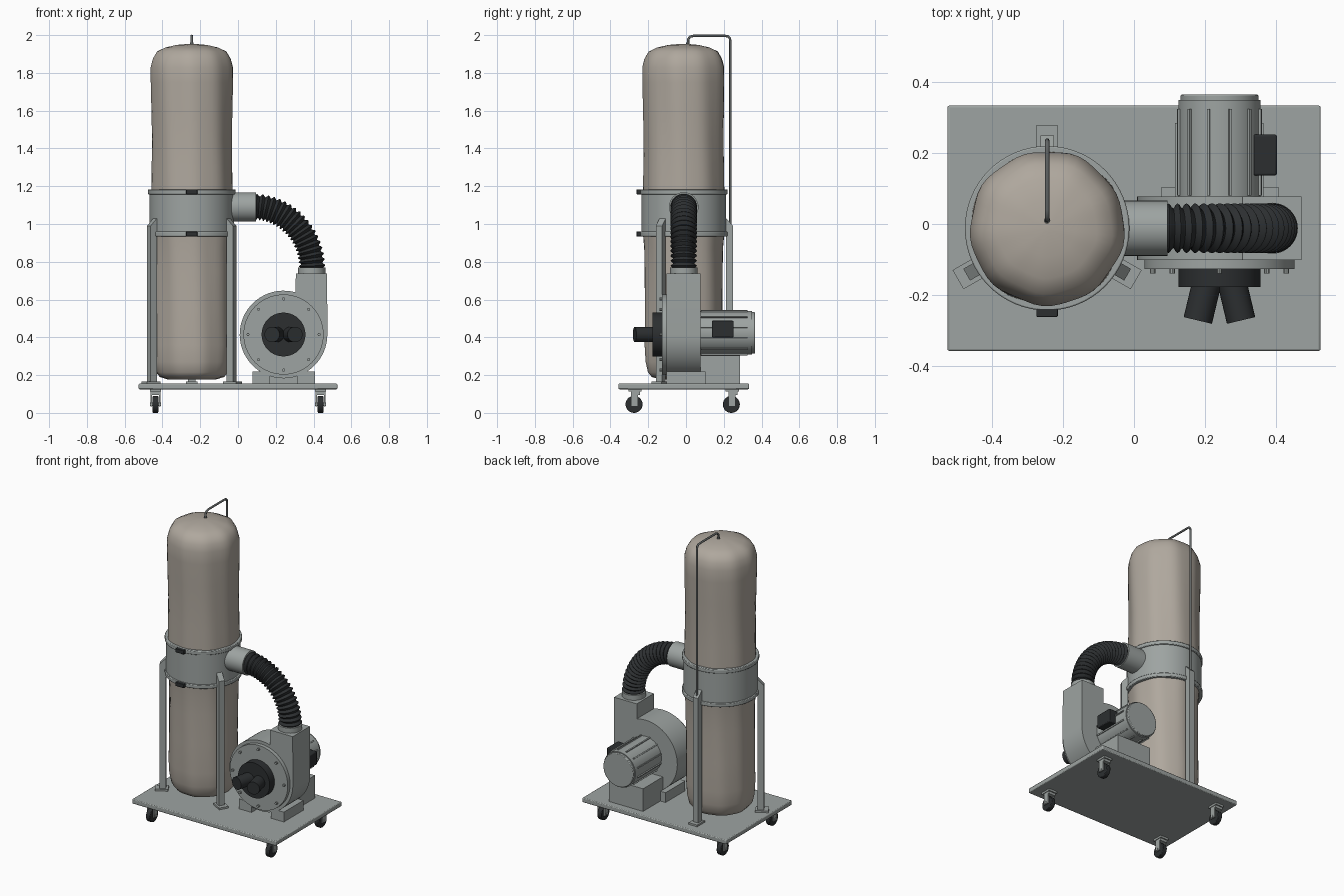
import bpy, bmesh
from math import pi, sin, cos, radians
from mathutils import Vector, Matrix

if "Cube" in bpy.data.objects:
    bpy.data.objects.remove(bpy.data.objects["Cube"])

def material(name, c):
    m = bpy.data.materials.new(name)
    m.diffuse_color = (*c, 1)
    m.use_nodes = True
    m.node_tree.nodes["Principled BSDF"].inputs["Base Color"].default_value = m.diffuse_color
    return m

METAL = material("grey_metal", (0.34, 0.37, 0.36))
CLOTH = material("bag_cloth", (0.43, 0.39, 0.34))
BLACK = material("black_rubber", (0.025, 0.028, 0.03))
DARK = material("dark_steel", (0.12, 0.13, 0.13))
CX, CY = -0.245, -0.012       # bag axis
FX, FZ = 0.241, 0.415         # fan axis

def finish(name, bm, mat, bevel=0, angle=35):
    bmesh.ops.recalc_face_normals(bm, faces=bm.faces)
    me = bpy.data.meshes.new(name)
    bm.to_mesh(me)
    bm.free()
    ob = bpy.data.objects.new(name, me)
    bpy.context.collection.objects.link(ob)
    me.materials.append(mat)
    if bevel:
        b = ob.modifiers.new("bevel", 'BEVEL')
        b.width, b.segments = bevel, 2
    bpy.ops.object.select_all(action='DESELECT')
    ob.select_set(True)
    bpy.context.view_layer.objects.active = ob
    bpy.ops.object.shade_smooth_by_angle(angle=radians(angle))
    return ob

def add_box(bm, lo, hi, mat=Matrix()):
    lo, hi = Vector(lo), Vector(hi)
    m = mat @ Matrix.Translation((lo + hi) / 2) @ Matrix.Diagonal((*(hi - lo), 1))
    return bmesh.ops.create_cube(bm, size=1, matrix=m)['verts']

def box(name, lo, hi, mat=METAL, bevel=0):
    bm = bmesh.new()
    add_box(bm, lo, hi)
    return finish(name, bm, mat, bevel)

def add_cyl(bm, p, q, r, n=40):
    p, q = Vector(p), Vector(q)
    m = Matrix.Translation((p + q) / 2) @ (q - p).to_track_quat('Z', 'Y').to_matrix().to_4x4()
    bmesh.ops.create_cone(bm, cap_ends=True, segments=n, radius1=r, radius2=r,
                          depth=(q - p).length, matrix=m)

def cyl(name, p, q, r, mat=METAL, n=40, bevel=0):
    bm = bmesh.new()
    add_cyl(bm, p, q, r, n)
    return finish(name, bm, mat, bevel)

def loft(name, rings, mat, angle=35):
    bm = bmesh.new()
    vs = [[bm.verts.new(p) for p in ring] for ring in rings]
    n = len(vs[0])
    for a, b in zip(vs, vs[1:]):
        for i in range(n):
            bm.faces.new((a[i], a[(i + 1) % n], b[(i + 1) % n], b[i]))
    bm.faces.new(vs[0])
    bm.faces.new(vs[-1])
    return finish(name, bm, mat, angle=angle)

def sweep(name, pts, radii, normal, mat, n, angle=60):
    pts, normal, rings = [Vector(p) for p in pts], Vector(normal), []
    for i, p in enumerate(pts):
        t = (pts[min(i + 1, len(pts) - 1)] - pts[max(i - 1, 0)]).normalized()
        side = t.cross(normal)
        rings.append([p + radii[i] * (cos(2 * pi * k / n) * side + sin(2 * pi * k / n) * normal)
                      for k in range(n)])
    return loft(name, rings, mat, angle)

def bag(name, profile, lobe):
    rings, n = [], 54
    for r, z in profile:
        ring = []
        for k in range(n):
            a = 2 * pi * k / n
            w = 1 + lobe * (sin(9 * a + 2 * z) + 0.6 * sin(5 * a + 4 * z + 1))
            ring.append((CX + r * w * cos(a), CY + r * w * sin(a), z))
        rings.append(ring)
    return loft(name, rings, CLOTH, 60)

# base plate and casters
box("base_plate", (-0.526, -0.358, 0.125), (0.526, 0.334, 0.155), bevel=0.005)
for sx in (-1, 1):
    for y, label in ((-0.275, "front"), (0.24, "back")):
        side, x = ("left" if sx < 0 else "right"), sx * 0.437
        cyl(f"{label}_{side}_wheel", (x - 0.015, y, 0.045), (x + 0.015, y, 0.045), 0.045, BLACK, 28, 0.004)
        bm = bmesh.new()
        add_box(bm, (x - 0.03, y - 0.03, 0.112), (x + 0.03, y + 0.04, 0.126))
        add_box(bm, (x - 0.026, y - 0.015, 0.096), (x + 0.026, y + 0.032, 0.113))
        for s in (-1, 1):
            fx = x + s * 0.022
            add_box(bm, (fx - 0.004, y - 0.015, 0.035), (fx + 0.004, y + 0.022, 0.1))
        add_cyl(bm, (x - 0.029, y, 0.045), (x + 0.029, y, 0.045), 0.009, 12)
        finish(f"{label}_{side}_caster_fork", bm, METAL)

# filter bag and collection bag
bag("upper_filter_bag", [(0.215, 1.17), (0.213, 1.3), (0.211, 1.45), (0.214, 1.6), (0.217, 1.75), (0.217, 1.83),
    (0.205, 1.875), (0.183, 1.913), (0.14, 1.934), (0.08, 1.948), (0.01, 1.954)], 0.012)
bag("lower_collection_bag", [(0.01, 0.176), (0.13, 0.178), (0.17, 0.19), (0.19, 0.215), (0.202, 0.27),
    (0.207, 0.36), (0.204, 0.55), (0.206, 0.75), (0.208, 0.87), (0.215, 0.95)], 0.012)

# drum between the bags, with rims, clips and inlet collar
cyl("drum", (CX, CY, 0.945), (CX, CY, 1.175), 0.224, n=64)
for label, z in (("lower", 0.947), ("upper", 1.17)):
    cyl(f"{label}_drum_rim", (CX, CY, z - 0.013), (CX, CY, z + 0.013), 0.232, n=64, bevel=0.004)
    box(f"{label}_band_clip", (CX - 0.03, CY - 0.25, z - 0.013), (CX + 0.03, CY - 0.225, z + 0.013), BLACK, 0.003)
cyl("inlet_collar", (-0.08, CY, 1.09), (0.095, CY, 1.09), 0.078)

# three legs with foot pads
for deg, label in ((90, "back"), (210, "left"), (330, "right")):
    m = Matrix.Translation((CX, CY, 0)) @ Matrix.Rotation(radians(deg), 4, 'Z')
    bm = bmesh.new()
    for v in add_box(bm, (0.224, -0.019, 0.155), (0.262, 0.019, 1.03)):
        if v.co.z > 1 and v.co.x > 0.24:
            v.co.z = 0.99
    add_box(bm, (0.21, -0.031, 0.155), (0.29, 0.031, 0.167))
    bm.transform(m)
    finish(f"{label}_leg", bm, METAL)

# bent rod holding the upper bag
rod = [(0.235, 0.96), (0.235, 1.965), (0.232, 1.985), (0.222, 1.994), (0.205, 1.996), (0.04, 1.996),
       (0.022, 1.992), (0.012, 1.98), (0.01, 1.945)]
sweep("bag_support_rod", [(CX, y, z) for y, z in rod], [0.0065] * len(rod), (1, 0, 0), DARK, 12)
cyl("rod_hook_tip", (CX, 0.01, 1.945), (CX, 0.01, 1.96), 0.009, DARK, 12)

# corrugated hose along a quarter ellipse
RIBS, N = 19, 19 * 6
path, rad = [], []
for i in range(N + 1):
    t = i / N * pi / 2
    path.append((0.085 + 0.307 * sin(t), CY, 0.765 + 0.325 * cos(t)))
    rad.append(0.063 - 0.007 * cos(2 * pi * RIBS * i / N))
sweep("flexible_hose", path, rad, (0, 1, 0), BLACK, 32)
cyl("outlet_collar", (0.39, CY, 0.73), (0.39, CY, 0.77), 0.072)

# fan housing: scroll and outlet duct in one profile
R = 0.232
prof = [(0.306, 0.737), (0.472, 0.737)]
prof += [(FX + R * cos(a), FZ + R * sin(a)) for a in [radians(-286 * k / 48) for k in range(49)]]
bm = bmesh.new()
f = bm.faces.new([bm.verts.new((x, -0.102, z)) for x, z in prof])
ext = bmesh.ops.extrude_face_region(bm, geom=[f])['geom']
bmesh.ops.translate(bm, vec=(0, 0.18, 0), verts=[v for v in ext if isinstance(v, bmesh.types.BMVert)])
finish("fan_housing", bm, METAL)
for label, x0, x1 in (("left", 0.077, 0.17), ("right", 0.312, 0.407)):
    box(f"fan_{label}_foot", (x0, -0.102, 0.153), (x1, 0.104, 0.22))

# front cover plate with bolts, and double inlet
cyl("front_cover", (FX, -0.127, FZ), (FX, -0.1, FZ), 0.212, n=56)
bm = bmesh.new()
for k in range(8):
    a = k * pi / 4
    x, z = FX + 0.188 * cos(a), FZ + 0.188 * sin(a)
    add_cyl(bm, (x, -0.14, z), (x, -0.12, z), 0.008, 10)
finish("cover_bolts", bm, METAL)
cyl("inlet_ring", (FX, -0.178, FZ), (FX, -0.125, FZ), 0.116, BLACK)
for s, label in ((-1, "left"), (1, "right")):
    cyl(f"{label}_inlet_pipe", (FX + s * 0.032, -0.15, FZ), (FX + s * 0.061, -0.272, FZ), 0.041, BLACK, 28)

# motor with cooling fins, end cap, mount and switch box
MZ = 0.424
cyl("motor_body", (FX, 0.07, MZ), (FX, 0.35, MZ), 0.116, n=48)
cyl("motor_end_cap", (FX, 0.345, MZ), (FX, 0.365, MZ), 0.11, n=48, bevel=0.004)
bm = bmesh.new()
for k in range(12):
    m = Matrix.Translation((FX, 0, MZ)) @ Matrix.Rotation(radians(15 + 30 * k), 4, 'Y')
    add_box(bm, (0.105, 0.08, -0.004), (0.123, 0.325, 0.004), m)
finish("motor_fins", bm, METAL)
box("motor_mount", (0.115, 0.07, 0.153), (0.365, 0.285, 0.305))
box("switch_box", (0.335, 0.137, 0.4), (0.403, 0.252, 0.488), BLACK, 0.005)
